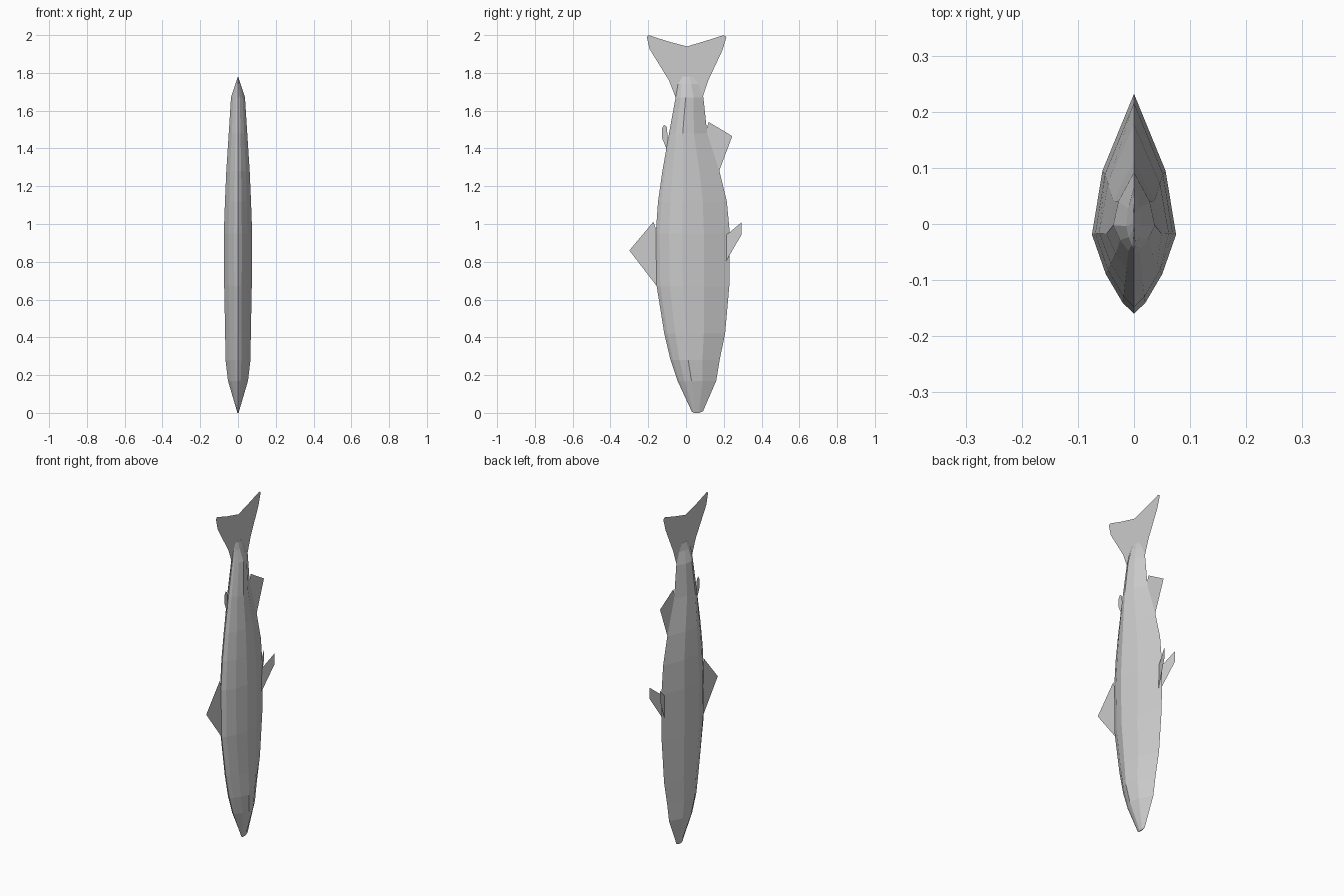
import bpy


def make_mesh(name, verts, faces):
    mesh = bpy.data.meshes.new(name)
    mesh.from_pydata(verts, [], faces)
    mesh.update()
    obj = bpy.data.objects.new(name, mesh)
    bpy.context.collection.objects.link(obj)
    return obj


def fin(name, outline, x_of=lambda y: 0.0):
    """Flat sheet from a (y, z) outline; x_of leans it sideways."""
    return make_mesh(name, [(x_of(y), y, z) for y, z in outline],
                     [tuple(range(len(outline)))])


# Body: one faceted cross-section lofted through stations from nose to tail
# station = (z, back y, belly y, half width)
stations = [
    (0.005, 0.03, 0.09, 0.003),
    (0.17, -0.045, 0.16, 0.053),
    (0.28, -0.082, 0.178, 0.066),
    (0.42, -0.115, 0.207, 0.068),
    (0.67, -0.155, 0.229, 0.073),
    (0.95, -0.16, 0.232, 0.075),
    (1.12, -0.148, 0.216, 0.069),
    (1.28, -0.125, 0.177, 0.062),
    (1.48, -0.09, 0.112, 0.049),
    (1.67, -0.055, 0.092, 0.037),
    (1.74, -0.043, 0.066, 0.014),
    (1.78, -0.02, 0.04, 0.001),
]
# half section = (fraction from back to belly, fraction of half width)
half = [(0, 0), (0.05, 0.27), (0.18, 0.67), (0.36, 1), (0.65, 0.75), (1, 0)]
section = half + [(t, -w) for t, w in reversed(half[1:-1])]
n = len(section)
verts = [(w * hw, back + t * (belly - back), z)
         for z, back, belly, hw in stations for t, w in section]
faces = [(r * n + i, r * n + (i + 1) % n, (r + 1) * n + (i + 1) % n, (r + 1) * n + i)
         for r in range(len(stations) - 1) for i in range(n)]
faces.append(tuple(reversed(range(n))))
faces.append(tuple(range(len(verts) - n, len(verts))))
body = make_mesh("body", verts, faces)
for v in body.data.vertices:
    if v.index < n:
        v.co.z = 0.0 if abs(v.co.x) > 0.001 else 0.008

# Forked tail fin
fin("tail_fin", [(-0.055, 1.67), (-0.09, 1.76), (-0.192, 1.925), (-0.208, 1.99),
                 (-0.198, 2.0), (-0.1, 1.968), (0.005, 1.94), (0.1, 1.968),
                 (0.2, 2.0), (0.214, 1.99), (0.193, 1.92), (0.12, 1.765),
                 (0.088, 1.67), (0.02, 1.70)])

# Fins along the back
fin("dorsal_fin", [(-0.15, 0.665), (-0.3, 0.86), (-0.172, 1.012), (-0.155, 0.96),
                   (-0.14, 0.9)])
fin("adipose_fin", [(-0.10, 1.39), (-0.127, 1.455), (-0.128, 1.505),
                    (-0.116, 1.525), (-0.102, 1.515), (-0.096, 1.45)])

# Fin under the belly near the tail
fin("anal_fin", [(0.165, 1.275), (0.175, 1.28), (0.245, 1.465), (0.12, 1.54),
                 (0.1, 1.48)])

# Splayed pair of pelvic fins
for side, label in ((1, "right"), (-1, "left")):
    fin(label + "_pelvic_fin",
        [(0.213, 0.805), (0.295, 0.945), (0.295, 1.01), (0.23, 0.955), (0.208, 0.94)],
        lambda y: side * (0.006 + (y - 0.21) * 0.35))
